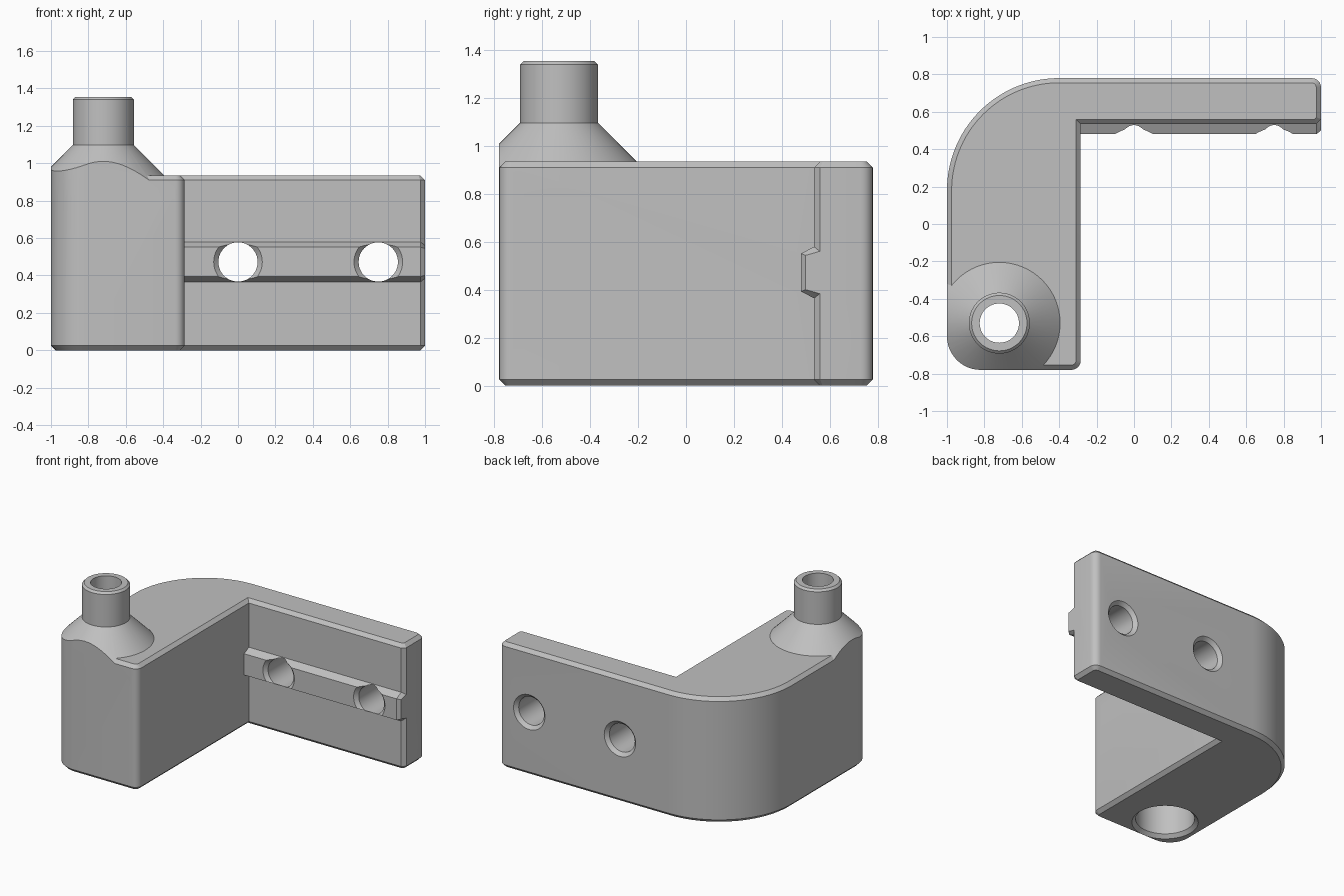
import bpy, bmesh, math
from mathutils import Vector

if "Cube" in bpy.data.objects:
    bpy.data.objects.remove(bpy.data.objects["Cube"])

grey = bpy.data.materials.new("plain grey")
grey.diffuse_color = (0.53, 0.53, 0.53, 1)
grey.use_nodes = True
grey.node_tree.nodes["Principled BSDF"].inputs["Base Color"].default_value = grey.diffuse_color

C = 0.025                 # edge chamfer
TOP = 0.935               # height of the bracket
BX, BY = -0.72, -0.53     # axis of the spout
HOLE_Z = 0.472


def loft(name, rings):
    """Skin a list of equal-length closed rings and cap both ends."""
    bm = bmesh.new()
    loops = [[bm.verts.new(p) for p in ring] for ring in rings]
    for a, b in zip(loops, loops[1:]):
        for i in range(len(a)):
            j = (i + 1) % len(a)
            bm.faces.new((a[i], a[j], b[j], b[i]))
    bm.faces.new(loops[0][::-1])
    bm.faces.new(loops[-1])
    bmesh.ops.recalc_face_normals(bm, faces=bm.faces)
    mesh = bpy.data.meshes.new(name)
    bm.to_mesh(mesh)
    bm.free()
    mesh.materials.append(grey)
    ob = bpy.data.objects.new(name, mesh)
    bpy.context.collection.objects.link(ob)
    return ob


def turned(name, profile, place, n=64):
    """Loft circles from (radius, height) pairs; place maps local to world."""
    angles = [2 * math.pi * i / n for i in range(n)]
    return loft(name, [[place(r * math.cos(a), r * math.sin(a), h) for a in angles]
                       for r, h in profile])


def combine(target, tool, operation):
    mod = target.modifiers.new(operation.lower(), 'BOOLEAN')
    mod.operation, mod.object, mod.solver = operation, tool, 'EXACT'
    bpy.context.view_layer.objects.active = target
    bpy.ops.object.modifier_apply(modifier=mod.name)
    bpy.data.objects.remove(tool)


def arc(cx, cy, r, start, n):
    return [(cx + r * math.cos(math.radians(start + 90 * i / n)),
             cy + r * math.sin(math.radians(start + 90 * i / n))) for i in range(n + 1)]


def inset(points, d):
    """Mitred inward offset of a counter-clockwise outline."""
    out = []
    for i, p in enumerate(points):
        p0, p1, p2 = Vector(points[i - 1]), Vector(p), Vector(points[(i + 1) % len(points)])
        a, b = (p1 - p0).normalized(), (p2 - p1).normalized()
        na, nb = Vector((-a.y, a.x)), Vector((-b.y, b.x))
        out.append(p1 + (na + nb) * d / (1 + na.dot(nb)))
    return out


def level(points, z):
    return [(p[0], p[1], z) for p in points]


# L-shaped plan with rounded corners
outline = (arc(-0.82, -0.60, 0.18, 180, 12) + arc(-0.335, -0.73, 0.05, 270, 6)
           + [(-0.285, 0.535), (1 - C, 0.535), (1, 0.535 + C)]
           + arc(0.95, 0.73, 0.05, 0, 6) + arc(-0.4, 0.18, 0.6, 90, 30))
small = inset(outline, C)
body = loft("corner_bracket", [level(small, 0), level(outline, C),
                               level(outline, TOP - C), level(small, TOP)])


# Spout on a cone, the cone trimmed to the plan outline
def upright(x, y, h):
    return (BX + x, BY + y, h)


spout = turned("spout", [(0.46, 0.80), (0.163, 1.097), (0.163, 1.34), (0.148, 1.355)], upright)
combine(spout, loft("trim", [level(outline, 0.7), level(outline, 2)]), 'INTERSECT')
combine(body, spout, 'UNION')


# Locating rail along the inside of the arm, chamfered at its end
def rail_ring(x, d):
    return [(x, 0.62, 0.365 + d), (x, 0.535 + d, 0.365 + d), (x, 0.48 + d, 0.393 + d * 0.4),
            (x, 0.48 + d, 0.552 - d * 0.4), (x, 0.535 + d, 0.58 - d), (x, 0.62, 0.58 - d)]


rail = loft("rail", [rail_ring(-0.32, 0), rail_ring(1 - C, 0), rail_ring(1, 0.02)])
combine(body, rail, 'UNION')

# Stepped bore through the spout, chamfered at the underside
bore = turned("bore", [(0.25, -0.025), (0.20, 0.025), (0.20, 0.85), (0.105, 0.945),
                       (0.105, 1.5)], upright)
combine(body, bore, 'DIFFERENCE')

# Two bolt holes through the arm, countersunk on both sides
for hx in (0.0, 0.75):
    hole = turned("bolt_hole",
                  [(0.155, 0.455), (0.105, 0.505), (0.105, 0.755), (0.155, 0.805)],
                  lambda x, y, h: (hx + x, h, HOLE_Z + y), 48)
    combine(body, hole, 'DIFFERENCE')

bpy.ops.object.select_all(action='DESELECT')
body.select_set(True)
bpy.context.view_layer.objects.active = body
bpy.ops.object.shade_smooth_by_angle(angle=math.radians(25))
